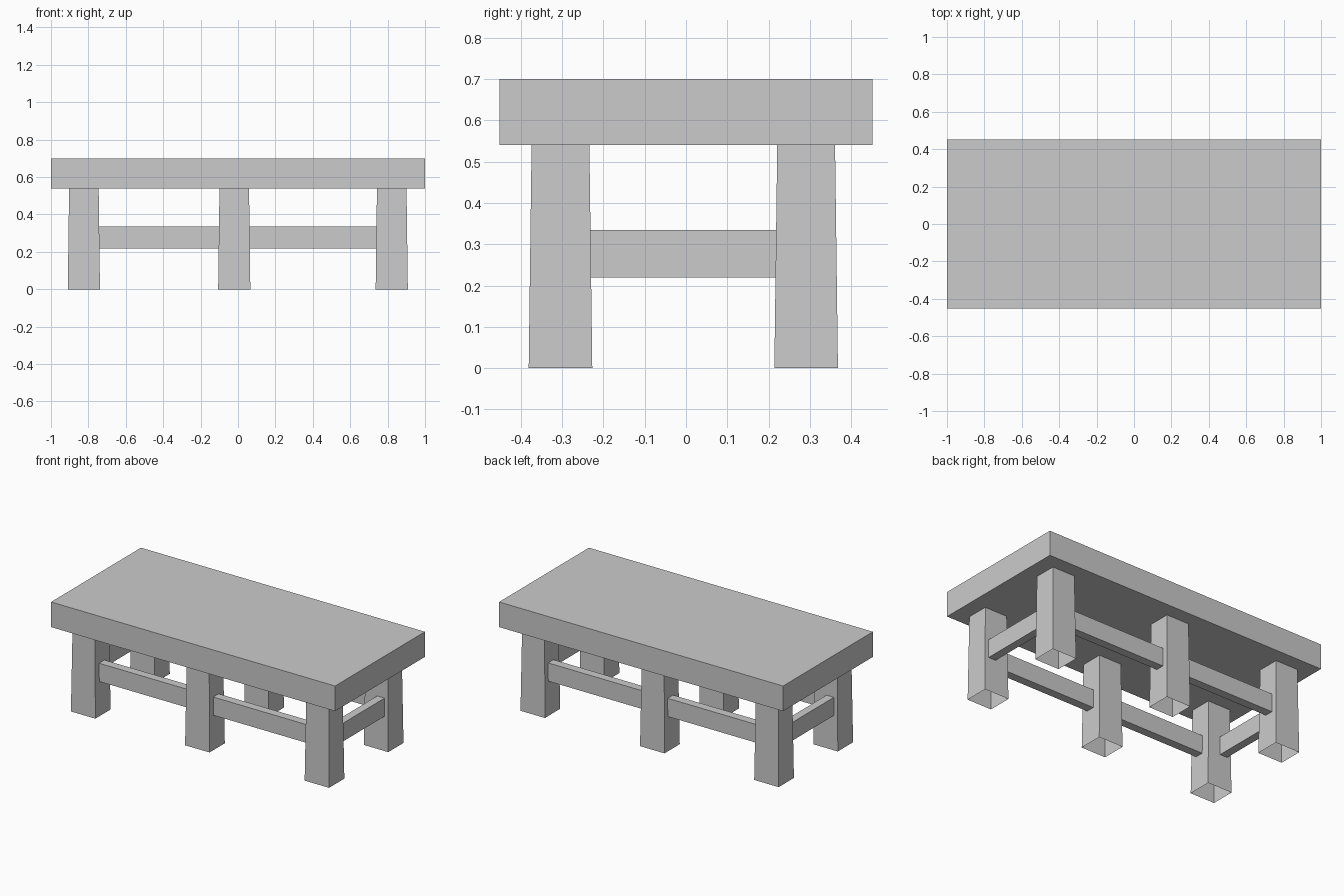
import bpy
import bmesh

cube = bpy.data.objects.get("Cube")
if cube:
    bpy.data.objects.remove(cube, do_unlink=True)

# One plain grey for the whole bench
grey = bpy.data.materials.new("plain grey")
grey.use_nodes = True
colour = (0.6, 0.6, 0.6, 1)
grey.diffuse_color = colour
grey.node_tree.nodes["Principled BSDF"].inputs["Base Color"].default_value = colour


def block(name, x, y, z, taper=0.0, open_ends=False):
    """Box from (low, high) ranges; taper narrows the top on every side."""
    bm = bmesh.new()
    bmesh.ops.create_cube(bm, size=1)
    for v in bm.verts:
        inset = taper if v.co.z > 0 else 0
        for axis, (low, high) in enumerate((x, y, z)):
            side = 1 if v.co[axis] > 0 else -1
            v.co[axis] = high if side > 0 else low
            if axis < 2:
                v.co[axis] -= side * inset
    if open_ends:
        bm.normal_update()
        ends = [f for f in bm.faces if abs(f.normal.z) > 0.9]
        bmesh.ops.delete(bm, geom=ends, context="FACES_ONLY")
    mesh = bpy.data.meshes.new(name)
    bm.to_mesh(mesh)
    bm.free()
    mesh.materials.append(grey)
    obj = bpy.data.objects.new(name, mesh)
    bpy.context.collection.objects.link(obj)
    return obj


# Thick slab top
block("tabletop", (-1, 1), (-0.452, 0.452), (0.54, 0.70))

# Six hollow legs, slightly narrower at the top
leg_x = {"right": (-0.91, -0.738), "middle": (-0.106, 0.066), "left": (0.736, 0.908)}
leg_y = {"front": (-0.381, -0.227), "back": (0.214, 0.368)}
for row, y in leg_y.items():
    for place, x in leg_x.items():
        block(f"{row}_{place}_leg", x, y, (0, 0.54), 0.007, True)

# Long rails between neighbouring legs
rail_z = (0.219, 0.335)
rail_y = {"front": (-0.337, -0.283), "back": (0.276, 0.33)}
for row, y in rail_y.items():
    block(f"{row}_right_rail", (-0.743, -0.101), y, rail_z)
    block(f"{row}_left_rail", (0.061, 0.741), y, rail_z)

# Short rails across each end
for place, x in {"right": (-0.88, -0.828), "left": (0.828, 0.88)}.items():
    block(f"{place}_end_rail", x, (-0.231, 0.219), rail_z)
